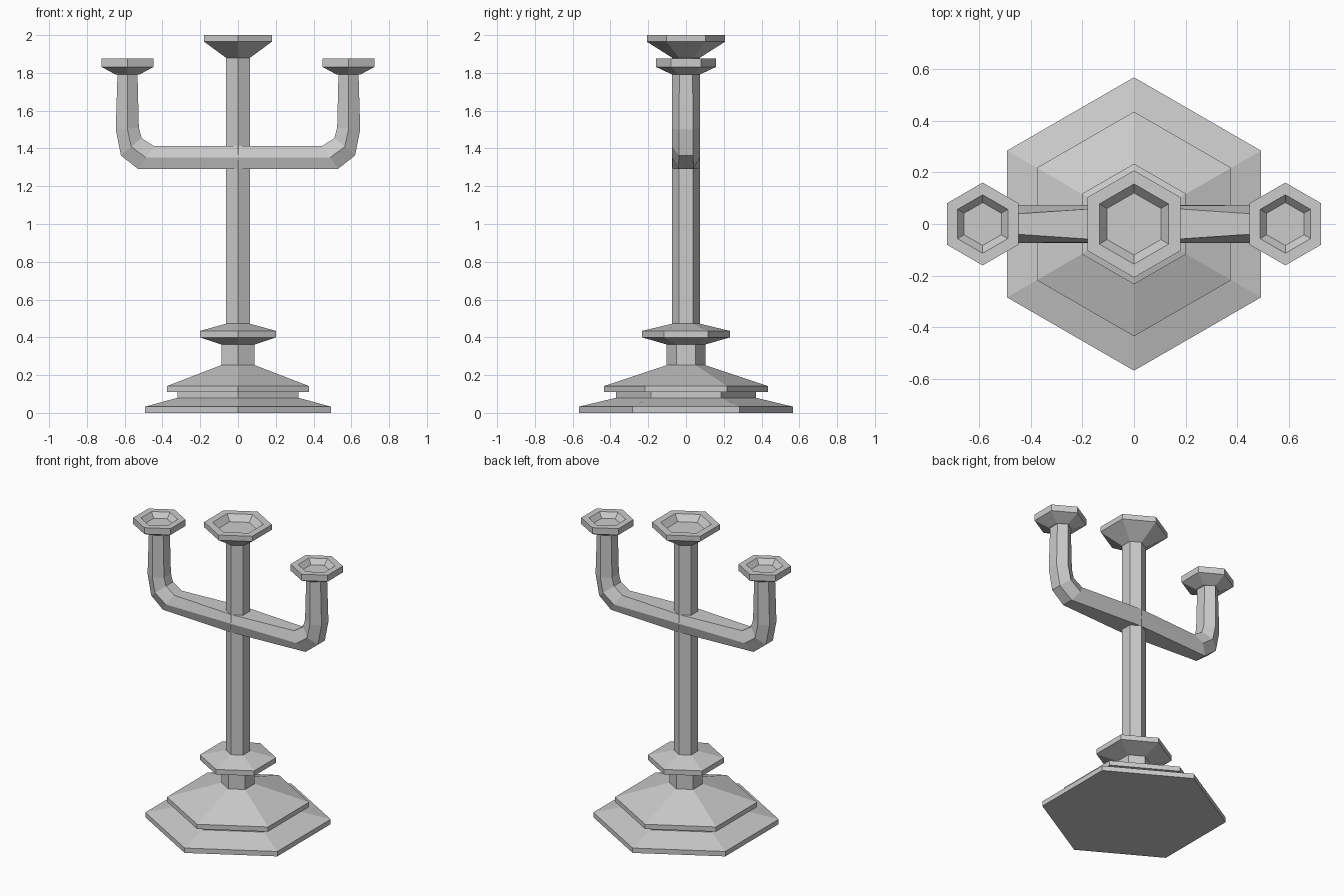
import bpy, bmesh, math

if "Cube" in bpy.data.objects:
    bpy.data.objects.remove(bpy.data.objects["Cube"])


def finish(bm, name):
    bmesh.ops.recalc_face_normals(bm, faces=bm.faces)
    mesh = bpy.data.meshes.new(name)
    bm.to_mesh(mesh)
    bm.free()
    obj = bpy.data.objects.new(name, mesh)
    bpy.context.collection.objects.link(obj)
    return obj


def loft(name, rings):
    """Skin a list of six-point rings and cap both ends."""
    bm = bmesh.new()
    loops = [[bm.verts.new(p) for p in ring] for ring in rings]
    for a, b in zip(loops, loops[1:]):
        for i in range(6):
            j = (i + 1) % 6
            bm.faces.new((a[i], a[j], b[j], b[i]))
    bm.faces.new(loops[0])
    bm.faces.new(loops[-1])
    return finish(bm, name)


def hex_turned(name, profile, cx=0.0):
    """Six-sided turning from (corner radius, height) pairs, corners on the y axis."""
    angles = [math.radians(90 + 60 * k) for k in range(6)]
    return loft(name, [[(cx + r * math.cos(a), r * math.sin(a), z) for a in angles]
                       for r, z in profile])


# Stepped foot with neck
hex_turned("base", [(0.567, 0), (0.567, 0.033), (0.37, 0.08), (0.37, 0.11),
                    (0.434, 0.11), (0.434, 0.142), (0.102, 0.253), (0.102, 0.362)])

# Collar, stem and central cup
hex_turned("stem", [(0.102, 0.362), (0.233, 0.4), (0.233, 0.434), (0.073, 0.472),
                    (0.073, 1.88), (0.207, 1.965), (0.207, 2.0),
                    (0.155, 2.0), (0.12, 1.96)])

# Side cups
for side, label in ((-1, "left"), (1, "right")):
    hex_turned(label + "_cup", [(0.075, 1.792), (0.16, 1.832), (0.16, 1.875),
                                (0.113, 1.875), (0.083, 1.842)], side * 0.585)

# Arms: inner point, outer point and flat half-width of each section
sections = [((0.0, 1.412), (0.0, 1.292), 0.07),
            ((0.445, 1.412), (0.53, 1.292), 0.04),
            ((0.51, 1.455), (0.62, 1.363), 0.037),
            ((0.525, 1.51), (0.647, 1.5), 0.037),
            ((0.532, 1.8), (0.638, 1.8), 0.035)]


def arm_ring(section, side):
    (xi, zi), (xo, zo), w = section
    xm, zm, wide = (xi + xo) / 2, (zi + zo) / 2, 0.073
    return [(side * x, y, z) for x, y, z in
            ((xi, w, zi), (xm, wide, zm), (xo, w, zo),
             (xo, -w, zo), (xm, -wide, zm), (xi, -w, zi))]


loft("arms", [arm_ring(s, -1) for s in reversed(sections)]
     + [arm_ring(s, 1) for s in sections[1:]])
